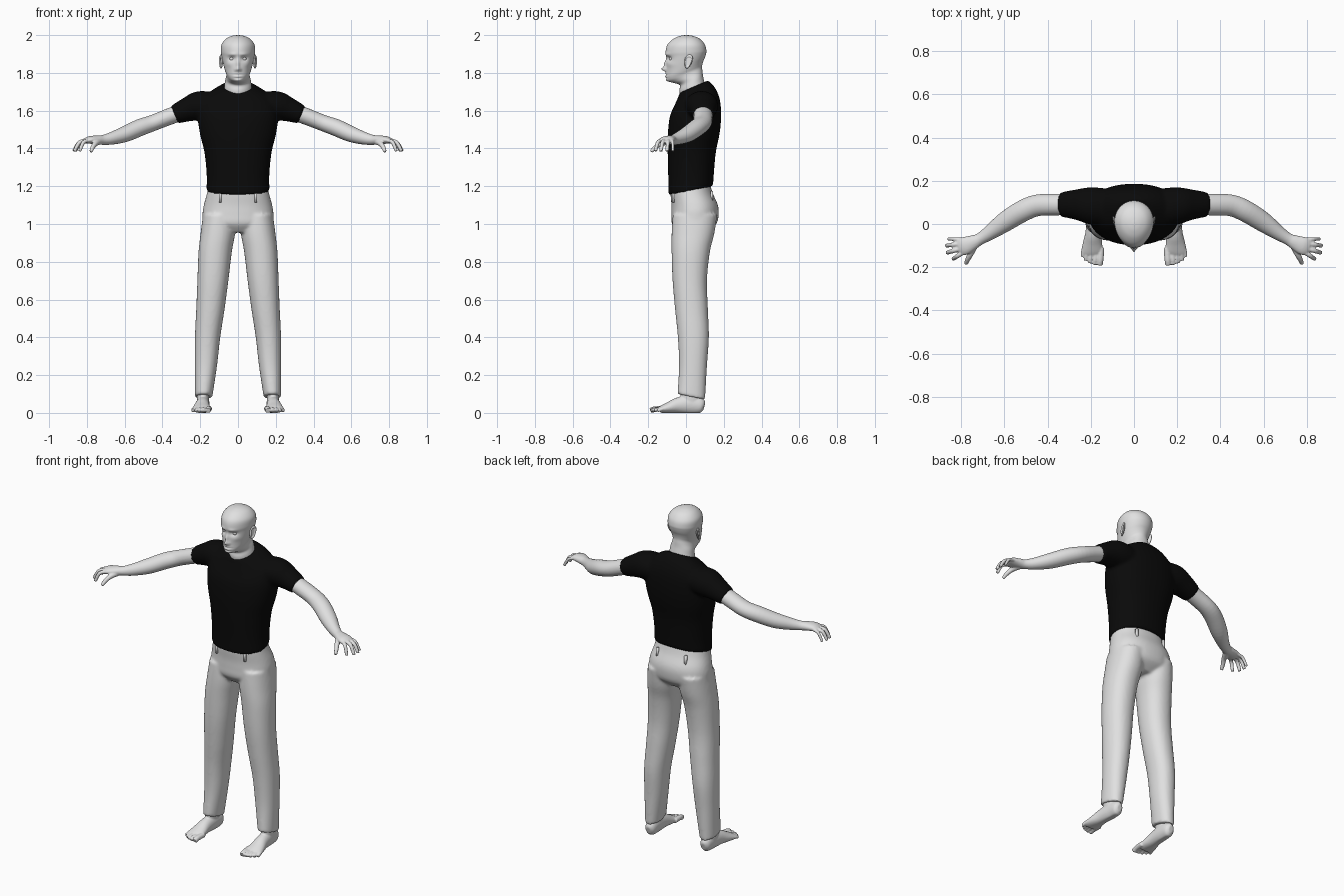
import bpy, bmesh, math
from mathutils import Vector, Matrix

cube = bpy.data.objects.get("Cube")
if cube:
    bpy.data.objects.remove(cube, do_unlink=True)


def material(name, value):
    mat = bpy.data.materials.new(name)
    mat.use_nodes = True
    colour = (value, value, value, 1)
    mat.diffuse_color = colour
    mat.node_tree.nodes["Principled BSDF"].inputs["Base Color"].default_value = colour
    return mat


GREY = material("light_grey", 0.75)
BLACK = material("black_cloth", 0.003)


def spline(rows, steps):
    """Smooth a list of number rows with a Catmull-Rom spline."""
    out = []
    last = len(rows) - 1
    for i in range(last):
        four = [rows[min(max(i + k, 0), last)] for k in (-1, 0, 1, 2)]
        for s in range(steps):
            t = s / steps
            out.append([b + t * ((c - a) + t * ((2*a - 5*b + 4*c - d) + t * (3*b - a - 3*c + d))) / 2
                        for a, b, c, d in zip(*four)])
    return out + [list(rows[last])]


def skin_rings(bm, rings):
    """Bridge closed rings of points and cap both ends."""
    loops = [[bm.verts.new(p) for p in ring] for ring in rings]
    n = len(loops[0])
    for low, high in zip(loops, loops[1:]):
        for i in range(n):
            j = (i + 1) % n
            bm.faces.new((low[i], low[j], high[j], high[i]))
    bm.faces.new(loops[0][::-1])
    bm.faces.new(loops[-1])


def tower(bm, rows, side=1, steps=5, n=48, power=1.0, egg=0.0):
    """Upright loft; row = front height, x, front y, back y, half width, tilt."""
    rings = []
    for z, x, front, back, half, tilt in spline(rows, steps):
        ring = []
        for i in range(n):
            a = math.tau * i / n
            c, s = (math.copysign(abs(f) ** power, f) for f in (math.cos(a), math.sin(a)))
            y = (front + back) / 2 + s * (back - front) / 2
            ring.append((side * (x + half * c * (1 + egg * s)), y, z + tilt * (y - front)))
        rings.append(ring)
    skin_rings(bm, rings)


def tube(bm, rows, side=1, steps=4, n=20):
    """Loft along a path; row = x, y, z, sideways radius, upward radius."""
    rows = spline(rows, steps)
    points = [Vector(r[:3]) for r in rows]
    rings = []
    for i, row in enumerate(rows):
        along = points[min(i + 1, len(rows) - 1)] - points[max(i - 1, 0)]
        across = along.cross(Vector((0, 0, 1))).normalized()
        up = across.cross(along).normalized()
        ring = []
        for k in range(n):
            a = math.tau * k / n
            p = points[i] + across * row[3] * math.cos(a) + up * row[4] * math.sin(a)
            ring.append((side * p.x, p.y, p.z))
        rings.append(ring)
    skin_rings(bm, rings)


def finish(name, bm, mat, voxel=0, smooth=4):
    """Make the object; with a voxel size, fuse overlapping lofts into one skin."""
    bmesh.ops.recalc_face_normals(bm, faces=bm.faces[:])
    mesh = bpy.data.meshes.new(name)
    bm.to_mesh(mesh)
    bm.free()
    mesh.materials.append(mat)
    obj = bpy.data.objects.new(name, mesh)
    bpy.context.collection.objects.link(obj)
    mesh.polygons.foreach_set("use_smooth", [True] * len(mesh.polygons))
    if voxel:
        fuse = obj.modifiers.new("fuse", 'REMESH')
        fuse.mode = 'VOXEL'
        fuse.voxel_size = voxel
        fuse.use_smooth_shade = True
        soften = obj.modifiers.new("soften", 'SMOOTH')
        soften.factor = 0.5
        soften.iterations = smooth
    return obj


SIDES = (("left", 1), ("right", -1))

# Head and neck
bm = bmesh.new()
tower(bm, [(1.64, 0, -.02, .11, .08, .4), (1.7, 0, -.035, .097, .072, .4),
           (1.735, 0, -.033, .09, .067, .4), (1.748, 0, -.07, .087, .062, .4),
           (1.757, 0, -.098, .085, .062, .4), (1.775, 0, -.106, .087, .068, .37),
           (1.8, 0, -.105, .092, .074, .32), (1.84, 0, -.105, .1, .081, .2),
           (1.88, 0, -.104, .106, .087, .1), (1.91, 0, -.108, .108, .09, .04),
           (1.95, 0, -.098, .1, .087, 0), (1.98, 0, -.067, .074, .064, 0),
           (1.995, 0, -.033, .04, .034, 0), (2, 0, -.005, .01, .006, 0)],
      n=96, egg=.1)
# Facial forms: x, z, x radius, z radius, push along y
FORMS = [(0, 1.82, .011, .01, -.024), (0, 1.845, .008, .022, -.012),
         (.013, 1.815, .007, .006, -.008), (.032, 1.875, .018, .011, .015),
         (.03, 1.898, .022, .007, -.005), (0, 1.797, .02, .004, -.006),
         (0, 1.789, .024, .003, .005), (0, 1.781, .018, .005, -.006),
         (0, 1.772, .02, .004, .004), (0, 1.76, .02, .009, -.004),
         (.05, 1.845, .016, .013, -.004)]
for v in bm.verts:
    if v.co.y < -.02:
        x, z = abs(v.co.x), v.co.z
        v.co.y += sum(push * math.exp(-((x - fx) / rx) ** 2 - ((z - fz) / rz) ** 2)
                      for fx, fz, rx, rz, push in FORMS)
finish("head", bm, GREY)

# Eyes and ears
for label, side in SIDES:
    bm = bmesh.new()
    bmesh.ops.create_uvsphere(bm, u_segments=24, v_segments=12, radius=.013,
                              matrix=Matrix.Translation((side * .032, -.075, 1.875)))
    finish(label + "_eye", bm, GREY)

    bm = bmesh.new()
    bmesh.ops.create_uvsphere(bm, u_segments=32, v_segments=24, radius=1)
    for v in bm.verts:
        x, y, z = v.co
        if x > 0 and math.hypot(y, z) < .7:
            x = -.1
        y *= 1 + .25 * z
        v.co = (side * (.09 + .009 * x + .006 * y), .012 + .021 * y + .007 * z, 1.86 + .037 * z)
    finish(label + "_ear", bm, GREY)

# Shirt with short sleeves
bm = bmesh.new()
tower(bm, [(1.153, 0, -.093, .143, .167, .2), (1.25, 0, -.094, .148, .166, .1),
           (1.38, 0, -.097, .158, .178, 0), (1.48, 0, -.096, .178, .202, 0),
           (1.57, 0, -.085, .186, .212, 0), (1.63, 0, -.06, .18, .2, .1),
           (1.67, 0, -.042, .155, .15, .25), (1.695, 0, -.034, .116, .086, .43)], power=.88)
for label, side in SIDES:
    tube(bm, [(.1, .07, 1.62, .09, .07), (.2, .085, 1.625, .086, .079),
              (.27, .09, 1.605, .07, .064), (.337, .09, 1.578, .057, .05)], side, n=32)
finish("shirt", bm, BLACK, .009, 5)

# Trousers
bm = bmesh.new()
tower(bm, [(.955, 0, -.04, .11, .11, 0), (1, 0, -.074, .16, .18, 0),
           (1.05, 0, -.077, .173, .188, 0), (1.1, 0, -.077, .169, .181, 0),
           (1.16, 0, -.082, .143, .165, 0), (1.21, 0, -.08, .128, .155, 0)], power=.9)
for label, side in SIDES:
    tower(bm, [(1.05, .1, -.07, .165, .085, 0), (.95, .107, -.076, .15, .091, 0),
               (.85, .121, -.076, .126, .088, 0), (.7, .133, -.071, .111, .082, 0),
               (.55, .146, -.058, .116, .075, 0), (.4, .161, -.043, .121, .067, 0),
               (.25, .17, -.037, .111, .059, 0), (.1, .182, -.045, .101, .046, -.2)],
          side, power=.92)
finish("trousers", bm, GREY, .008, 6)

# Belt loops
for label, side in SIDES:
    for place, y in (("front", -.066), ("back", .136)):
        bm = bmesh.new()
        bmesh.ops.create_cube(bm, size=1, matrix=Matrix.Translation((side * .094, y, 1.145))
                              @ Matrix.Diagonal((.012, .014, .06, 1)))
        finish(label + "_" + place + "_belt_loop", bm, GREY)

# Arms with hands
for label, side in SIDES:
    bm = bmesh.new()
    tube(bm, [(.27, .09, 1.603, .05, .045), (.36, .09, 1.57, .05, .044),
              (.45, .086, 1.535, .05, .043), (.52, .058, 1.51, .05, .045),
              (.6, .008, 1.475, .046, .042), (.67, -.042, 1.453, .034, .033),
              (.715, -.07, 1.445, .028, .026), (.745, -.085, 1.445, .034, .024),
              (.785, -.102, 1.445, .042, .02), (.81, -.11, 1.439, .036, .014)], side, n=28)
    # Fingers and thumb: base x, base y, tip x, tip y, radius
    for bx, by, tx, ty, r in [(.787, -.073, .86, -.069, .009), (.797, -.091, .87, -.1, .0105),
                              (.798, -.112, .866, -.133, .011), (.79, -.13, .838, -.162, .0105)]:
        mx, my = bx + .6 * (tx - bx), by + .6 * (ty - by)
        tube(bm, [(bx, by, 1.442, r, r), (mx, my, 1.432, r, r), (tx, ty, 1.385, .85 * r, .85 * r)], side)
    tube(bm, [(.735, -.09, 1.437, .018, .018), (.755, -.135, 1.425, .014, .014),
              (.77, -.163, 1.405, .012, .012), (.778, -.185, 1.383, .009, .009)], side)
    finish(label + "_arm", bm, GREY, .004, 5)

# Feet
for label, side in SIDES:
    bm = bmesh.new()
    tower(bm, [(.03, .185, -.025, .085, .03, 0), (.09, .185, -.03, .075, .033, 0),
               (.2, .175, -.02, .08, .038, 0)], side, n=28)
    tube(bm, [(.183, .097, .034, .014, .022), (.183, .08, .038, .03, .04),
              (.184, .03, .045, .034, .05), (.188, -.04, .04, .037, .042),
              (.192, -.09, .028, .045, .03), (.194, -.125, .02, .05, .021),
              (.194, -.14, .016, .046, .016)], side, n=28)
    # Toes: x, tip y, radius
    for x, y, r in [(.156, -.188, .015), (.18, -.187, .011), (.201, -.18, .0105),
                    (.22, -.168, .01), (.236, -.152, .0095)]:
        tube(bm, [(x - .004, -.11, .022, r, r), (x, y + .025, .02, r, r), (x + .003, y, .012, r, r)], side)
    for v in bm.verts:
        v.co.z = max(v.co.z, 0)
    finish(label + "_foot", bm, GREY, .004, 4)
